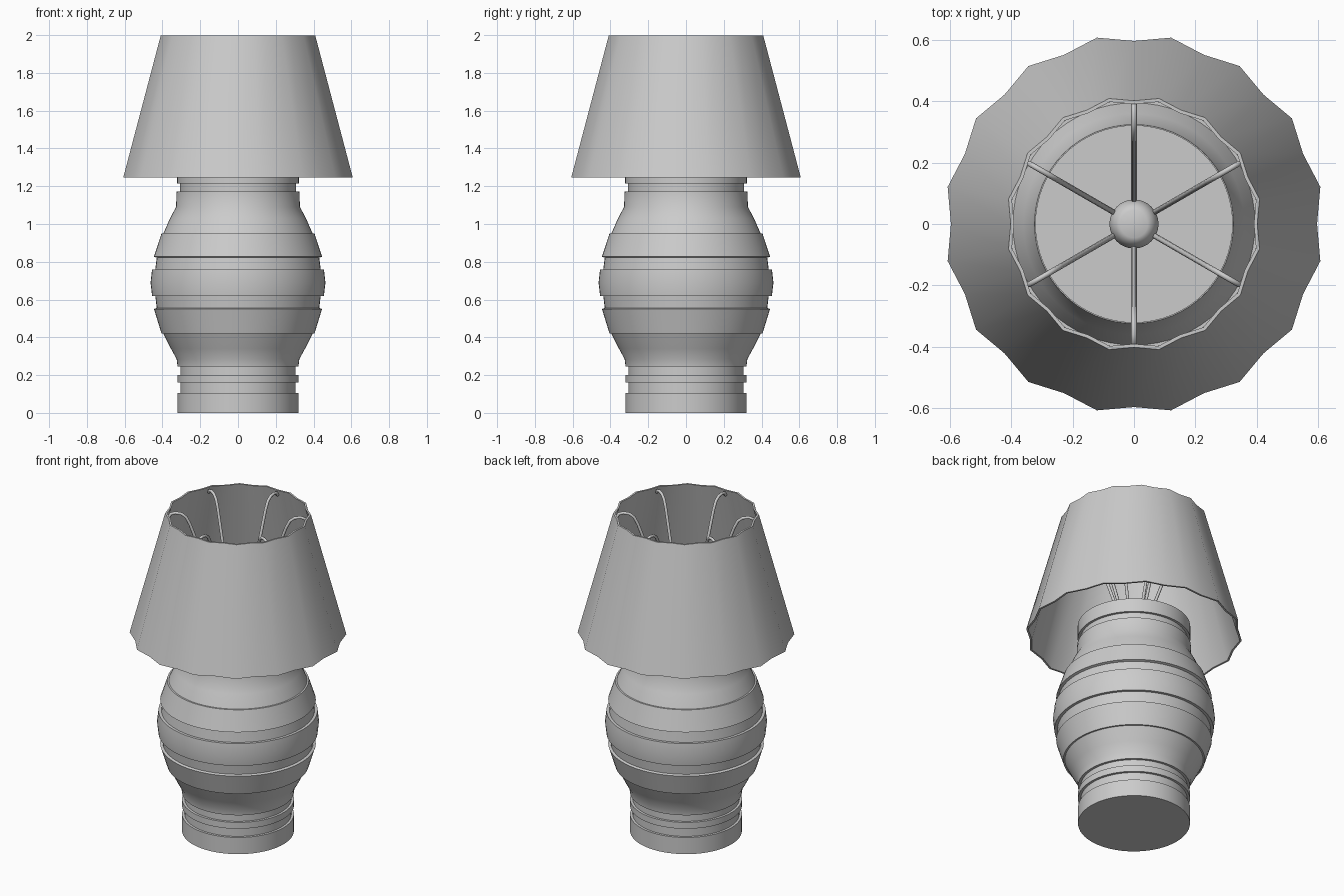
import bpy, bmesh
from math import sin, cos, pi

if "Cube" in bpy.data.objects:
    bpy.data.objects.remove(bpy.data.objects["Cube"])


def make_mesh(name, verts, faces, angle):
    mesh = bpy.data.meshes.new(name)
    mesh.from_pydata(verts, [], faces)
    bm = bmesh.new()
    bm.from_mesh(mesh)
    bmesh.ops.recalc_face_normals(bm, faces=bm.faces)
    bm.to_mesh(mesh)
    bm.free()
    ob = bpy.data.objects.new(name, mesh)
    bpy.context.collection.objects.link(ob)
    bpy.ops.object.select_all(action='DESELECT')
    ob.select_set(True)
    bpy.context.view_layer.objects.active = ob
    bpy.ops.object.shade_smooth_by_angle(angle=angle)
    return ob


def lathe(name, profile, sides=64, flute=0.0, closed=False, angle=0.5):
    """Turn a (radius, z) profile; flute pushes every other rib outwards."""
    verts, faces = [], []
    for r, z in profile:
        for i in range(sides):
            k = r * (1 + flute * (i % 2))
            a = 2 * pi * i / sides
            verts.append((k * cos(a), k * sin(a), z))
    n = len(profile)
    for j in range(n if closed else n - 1):
        p, q = j * sides, (j + 1) % n * sides
        for i in range(sides):
            m = (i + 1) % sides
            faces.append((p + i, p + m, q + m, q + i))
    if not closed:
        faces.append(tuple(range(sides)))
        faces.append(tuple(range((n - 1) * sides, n * sides)))
    return make_mesh(name, verts, faces, angle)


# Turned body with stepped bands and a bulging middle
lathe("lamp_body", [
    (.32, 0), (.32, .105), (.305, .105), (.305, .16), (.32, .16), (.32, .2),
    (.305, .2), (.305, .245), (.32, .245), (.325, .285), (.355, .34),
    (.395, .42), (.405, .42), (.445, .55), (.43, .555), (.438, .62),
    (.455, .62), (.463, .69), (.455, .76), (.438, .76), (.43, .822),
    (.445, .827), (.405, .95), (.395, .95), (.36, 1.03), (.328, 1.09),
    (.325, 1.172), (.307, 1.172), (.307, 1.215), (.322, 1.215), (.322, 1.30)])

# Fluted shade with a thin wall
lathe("lamp_shade", [(.597, 1.245), (.402, 1.997), (.391, 1.997), (.586, 1.245)],
      sides=32, flute=.038, closed=True, angle=.75)

# Central hub
lathe("shade_hub", [(.08, 1.29), (.08, 1.33), (.073, 1.36), (.06, 1.38), (.045, 1.388)],
      sides=32, angle=.7)

# Six bent wires holding the shade
path = [(.395, 1.965), (.385, 1.982), (.36, 1.99), (.325, 1.985), (.298, 1.965),
        (.275, 1.92), (.21, 1.735), (.07, 1.32)]
curve = bpy.data.curves.new("shade_wires", 'CURVE')
curve.dimensions = '3D'
curve.bevel_depth = .009
curve.bevel_resolution = 2
curve.use_fill_caps = True
for k in range(6):
    a = pi / 6 + k * pi / 3
    s = curve.splines.new('POLY')
    s.points.add(len(path) - 1)
    for pt, (r, z) in zip(s.points, path):
        pt.co = (r * cos(a), r * sin(a), z, 1)
wires = bpy.data.objects.new("shade_wires", curve)
bpy.context.collection.objects.link(wires)
